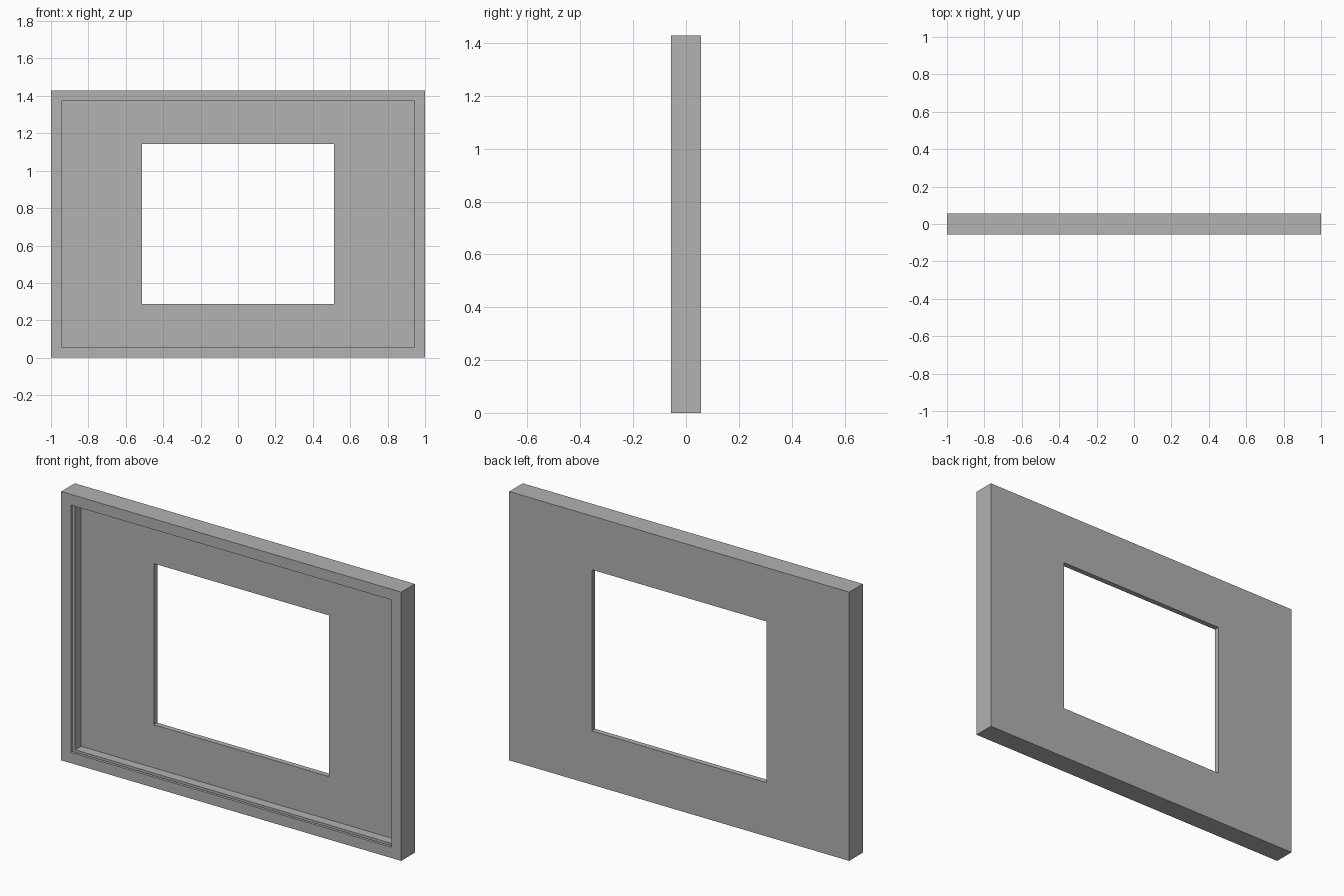
import bpy
import bmesh

cube = bpy.data.objects.get("Cube")
if cube:
    bpy.data.objects.remove(cube, do_unlink=True)

WIDTH, HEIGHT, DEPTH = 2.0, 1.429, 0.114
RIM = 0.057            # width of the raised border
PANEL = 0.0286         # thickness of the back panel
GROOVE = 0.02          # how far the slot cuts into the border
WINDOW = (0.486, 0.286)  # border from outer edge to window, sideways and upright

grey = bpy.data.materials.new("plain grey")
grey.use_nodes = True
colour = (0.445, 0.445, 0.445, 1)
grey.diffuse_color = colour
grey.node_tree.nodes["Principled BSDF"].inputs["Base Color"].default_value = colour


def rectangle(bm, inset_x, inset_z, y):
    """Four corners of a rectangle set in from the outer edge."""
    x = WIDTH / 2 - inset_x
    low, high = inset_z, HEIGHT - inset_z
    return [bm.verts.new((px, y, pz))
            for px, pz in ((-x, low), (x, low), (x, high), (-x, high))]


def swept_frame(name, profile):
    """Closed frame from a loop of (inset_x, inset_z, y) profile points."""
    bm = bmesh.new()
    rings = [rectangle(bm, *point) for point in profile]
    for a, b in zip(rings, rings[1:] + rings[:1]):
        for i in range(4):
            j = (i + 1) % 4
            bm.faces.new((a[i], a[j], b[j], b[i]))
    bmesh.ops.recalc_face_normals(bm, faces=bm.faces)
    mesh = bpy.data.meshes.new(name)
    bm.to_mesh(mesh)
    bm.free()
    mesh.materials.append(grey)
    obj = bpy.data.objects.new(name, mesh)
    bpy.context.collection.objects.link(obj)
    return obj


front, back = -DEPTH / 2, DEPTH / 2
slot_front, slot_back = front + 0.015, front + 0.036
panel_front = back - PANEL
slot = RIM - GROOVE

# Border, slotted inner wall, back panel and window opening in one loop
swept_frame("grooved_window_frame", [
    (0, 0, front),
    (RIM, RIM, front),
    (RIM, RIM, slot_front),
    (slot, slot, slot_front),
    (slot, slot, slot_back),
    (RIM, RIM, slot_back),
    (RIM, RIM, panel_front),
    (*WINDOW, panel_front),
    (*WINDOW, back),
    (0, 0, back),
])
